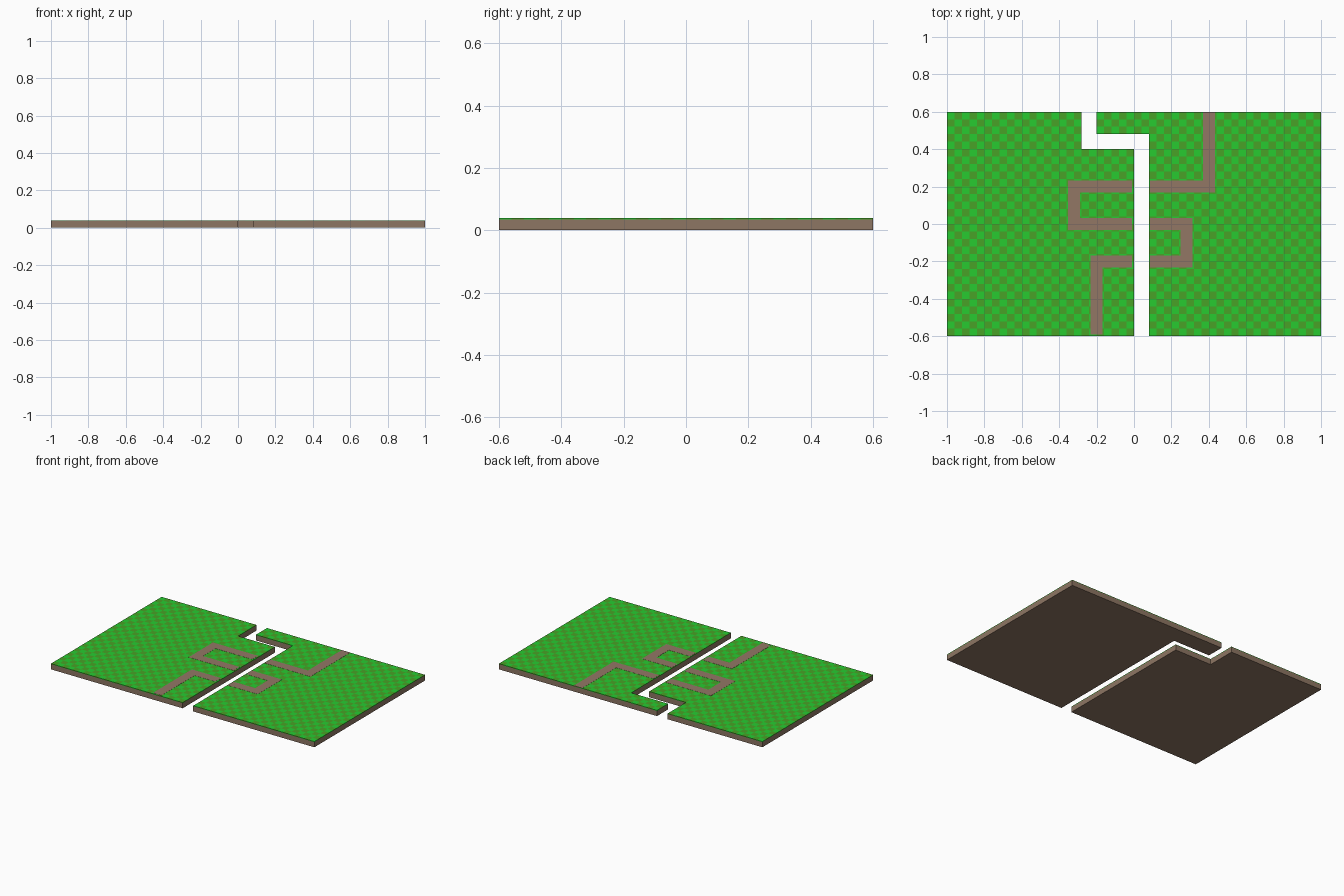
import bpy, bmesh
from mathutils import Vector

if "Cube" in bpy.data.objects:
    bpy.data.objects.remove(bpy.data.objects["Cube"])

CELL = 0.04
SOIL_TOP, TURF_TOP, PATH_TOP = 0.035, 0.0392, 0.04


def material(name, color):
    m = bpy.data.materials.new(name)
    m.diffuse_color = (*color, 1)
    m.use_nodes = True
    m.node_tree.nodes["Principled BSDF"].inputs["Base Color"].default_value = m.diffuse_color
    return m


SOIL = material("soil_brown", (0.27, 0.18, 0.125))
TRAIL = material("path_brown", (0.29, 0.185, 0.13))
LIGHT = material("grass_light", (0.02, 0.60, 0.03))
DARK = material("grass_dark", (0.065, 0.36, 0.02))


def finish(name, bm, mats):
    bmesh.ops.recalc_face_normals(bm, faces=bm.faces)
    me = bpy.data.meshes.new(name)
    bm.to_mesh(me)
    bm.free()
    for m in mats:
        me.materials.append(m)
    ob = bpy.data.objects.new(name, me)
    bpy.context.collection.objects.link(ob)
    return ob


def raise_faces(bm, height):
    new = bmesh.ops.extrude_face_region(bm, geom=bm.faces[:])["geom"]
    bmesh.ops.translate(bm, vec=(0, 0, height),
                        verts=[v for v in new if isinstance(v, bmesh.types.BMVert)])


# soil slab from an outline
def soil(name, outline):
    bm = bmesh.new()
    bm.faces.new([bm.verts.new((x, y, 0)) for x, y in outline])
    raise_faces(bm, SOIL_TOP)
    finish(name, bm, [SOIL])


# checkered turf sheet covering every cell the test accepts
def turf(name, inside):
    bm = bmesh.new()
    verts = {}

    def vert(i, j):
        if (i, j) not in verts:
            verts[i, j] = bm.verts.new((i * CELL, j * CELL, SOIL_TOP))
        return verts[i, j]

    for i in range(-25, 25):
        for j in range(-15, 15):
            if inside(i, j):
                f = bm.faces.new([vert(i, j), vert(i + 1, j),
                                  vert(i + 1, j + 1), vert(i, j + 1)])
                f.material_index = (i + j) % 2
    raise_faces(bm, TURF_TOP - SOIL_TOP)
    finish(name, bm, [DARK, LIGHT])


# mitred footpath ribbon with right-angle corners
def footpath(name, points, half=0.032):
    pts = [Vector(p) for p in points]
    dirs = [(b - a).normalized() for a, b in zip(pts, pts[1:])]
    norms = [Vector((-d.y, d.x)) for d in dirs]
    offs = [norms[0]] + [a + b for a, b in zip(norms, norms[1:])] + [norms[-1]]
    bm = bmesh.new()
    rows = [[bm.verts.new((*(p + o * s * half), SOIL_TOP)) for s in (1, -1)]
            for p, o in zip(pts, offs)]
    for a, b in zip(rows, rows[1:]):
        bm.faces.new([a[0], a[1], b[1], b[0]])
    raise_faces(bm, PATH_TOP - SOIL_TOP)
    finish(name, bm, [TRAIL])


# left plate with notch, right plate with interlocking tab
soil("left_soil", [(-1, -0.6), (0, -0.6), (0, 0.4), (-0.28, 0.4), (-0.28, 0.6), (-1, 0.6)])
soil("right_soil", [(0.08, -0.6), (1, -0.6), (1, 0.6), (-0.2, 0.6), (-0.2, 0.48), (0.08, 0.48)])
turf("left_turf", lambda i, j: i < 0 and not (i >= -7 and j >= 10))
turf("right_turf", lambda i, j: i >= 2 or (i >= -5 and j >= 12))

# winding path, split over the two plates
footpath("left_path_loop", [(-0.01, 0.2), (-0.32, 0.2), (-0.32, 0), (-0.01, 0)])
footpath("left_path_exit", [(-0.01, -0.2), (-0.2, -0.2), (-0.2, -0.59)])
footpath("right_path_loop", [(0.085, 0), (0.28, 0), (0.28, -0.2), (0.085, -0.2)])
footpath("right_path_exit", [(0.085, 0.2), (0.4, 0.2), (0.4, 0.6)])
